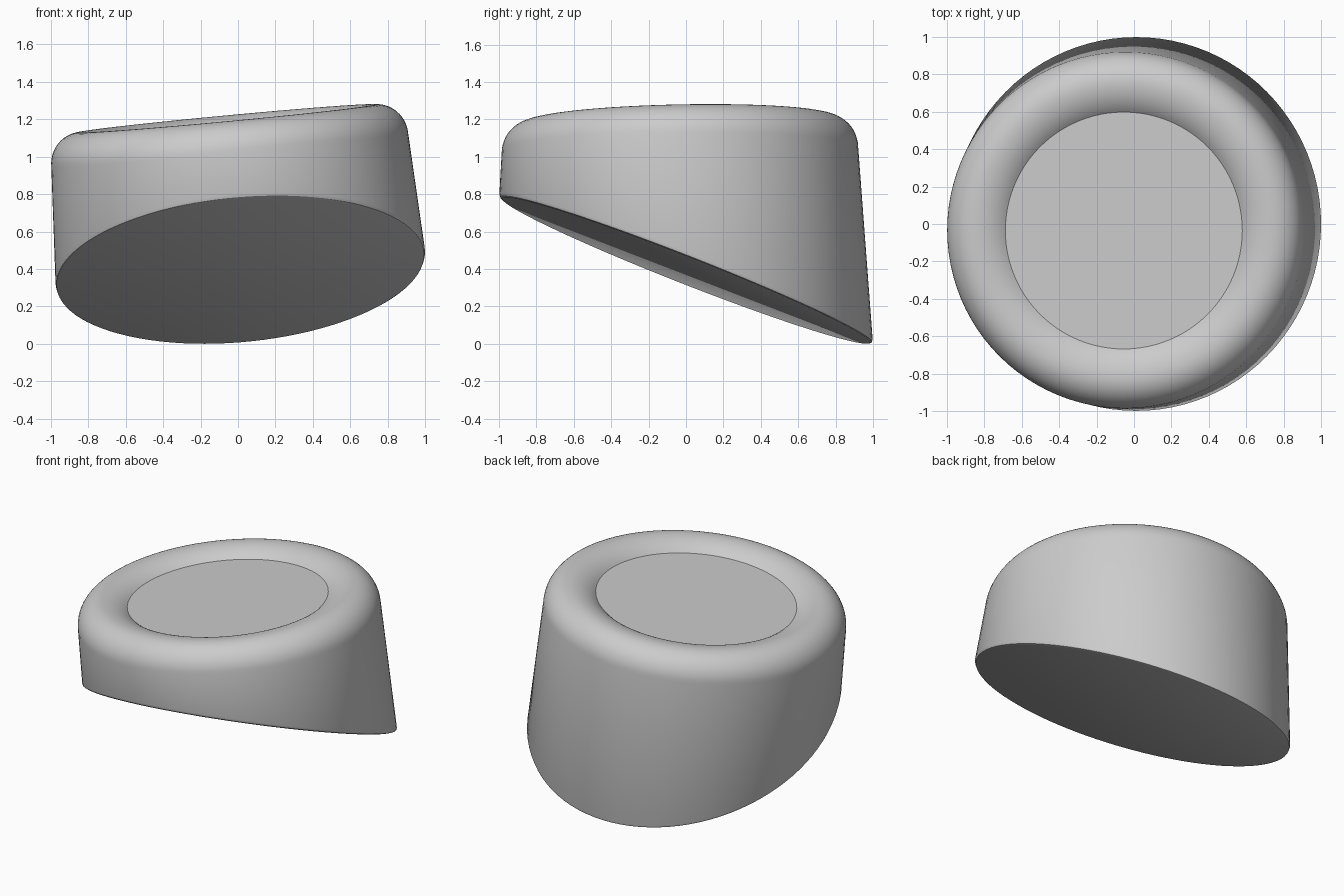
import bpy
import bmesh
from math import sin, cos, pi, radians
from mathutils import Vector

cube = bpy.data.objects.get("Cube")
if cube:
    bpy.data.objects.remove(cube, do_unlink=True)

SEGMENTS = 96
grey = bpy.data.materials.new("plain grey")
grey.use_nodes = True
colour = (0.6, 0.6, 0.6, 1)
grey.diffuse_color = colour
grey.node_tree.nodes["Principled BSDF"].inputs["Base Color"].default_value = colour


def tilted_ring(bm, centre, rx, ry, slope_x, slope_y, depth=0.0):
    """Ring on a sloped plane, sunk by depth along the plane's normal."""
    normal = Vector((-slope_x, -slope_y, 1)).normalized()
    base = Vector(centre) - normal * depth
    ring = []
    for i in range(SEGMENTS):
        a = 2 * pi * i / SEGMENTS
        x, y = rx * cos(a), ry * sin(a)
        ring.append(bm.verts.new(base + Vector((x, y, slope_x * x + slope_y * y))))
    return ring


bm = bmesh.new()
rings = []

# Sloped underside with a narrow rounded rim
for z, rx, ry in ((0.392, 0.972, 0.983), (0.397, 0.982, 0.993), (0.412, 0.987, 0.998)):
    rings.append(tilted_ring(bm, (0.012, 0, z), rx, ry, 0.08, -0.39))

# Rounded shoulder up to the crest, then the inner lip down to the dish
crest_centre = (-0.06, -0.036, 1.205)
crest, outer, shoulder = 0.79, 0.953, 0.17
profile = []
for i in range(13):
    a = pi / 2 * i / 12
    profile.append((crest + (outer - crest) * cos(a), shoulder * (1 - sin(a))))
lip_radius, lip_angle = 0.235, radians(42)
for i in range(1, 11):
    a = lip_angle * i / 10
    profile.append((crest - lip_radius * sin(a), lip_radius * (1 - cos(a))))
for r, depth in profile:
    rings.append(tilted_ring(bm, crest_centre, r, r, 0.094, 0.02, depth))

# Skin the rings and close both ends
for low, high in zip(rings, rings[1:]):
    for i in range(SEGMENTS):
        j = (i + 1) % SEGMENTS
        bm.faces.new((low[i], low[j], high[j], high[i]))
bm.faces.new(list(reversed(rings[0])))
bm.faces.new(rings[-1])

mesh = bpy.data.meshes.new("dished_wedge_cap")
bm.to_mesh(mesh)
bm.free()
mesh.materials.append(grey)
cap = bpy.data.objects.new("dished_wedge_cap", mesh)
bpy.context.collection.objects.link(cap)

# Smooth sides with crisp dish and underside borders
bpy.context.view_layer.objects.active = cap
cap.select_set(True)
bpy.ops.object.shade_smooth_by_angle(angle=radians(30))
